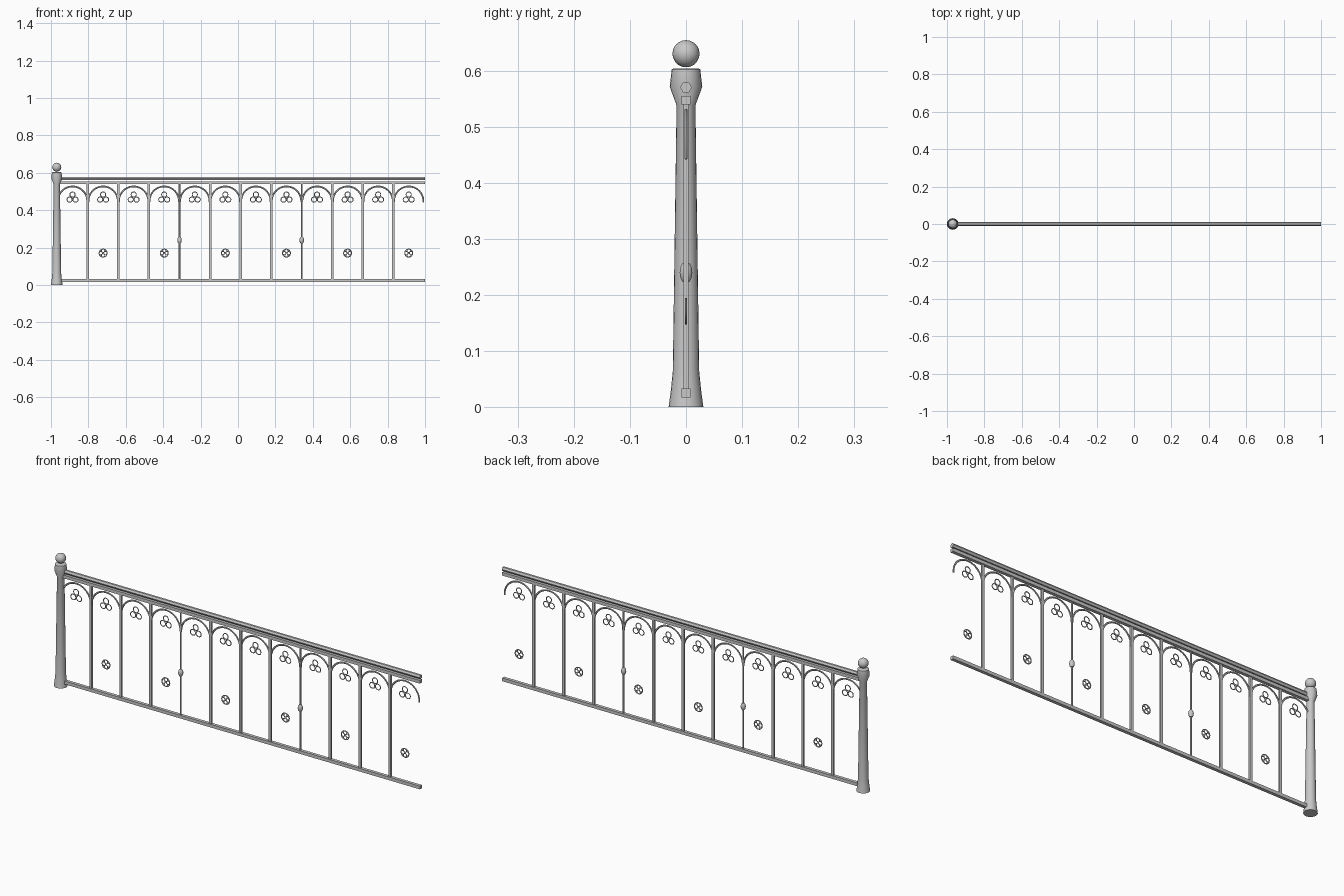
import bpy, bmesh, math
from mathutils import Vector

if "Cube" in bpy.data.objects:
    bpy.data.objects.remove(bpy.data.objects["Cube"])

iron = bpy.data.materials.new("light_grey_iron")
iron.diffuse_color = (0.58, 0.58, 0.58, 1)
iron.use_nodes = True
iron.node_tree.nodes["Principled BSDF"].inputs["Base Color"].default_value = iron.diffuse_color

PITCH = 0.1634          # spacing between balusters
FIRST = -0.803          # x of the first baluster
POST_X = -0.969


def finish(name, bm, smooth=True):
    bmesh.ops.recalc_face_normals(bm, faces=bm.faces)
    me = bpy.data.meshes.new(name)
    bm.to_mesh(me)
    bm.free()
    ob = bpy.data.objects.new(name, me)
    bpy.context.collection.objects.link(ob)
    me.materials.append(iron)
    if smooth:
        bpy.ops.object.select_all(action='DESELECT')
        ob.select_set(True)
        bpy.context.view_layer.objects.active = ob
        bpy.ops.object.shade_smooth_by_angle(angle=math.radians(40))
    return ob


def loft(bm, rings, closed=False):
    """Skin a list of vertex rings, capping the ends when open."""
    n = len(rings[0])
    pairs = list(zip(rings, rings[1:]))
    if closed:
        pairs.append((rings[-1], rings[0]))
    else:
        bm.faces.new(rings[0])
        bm.faces.new(rings[-1])
    for a, b in pairs:
        for i in range(n):
            j = (i + 1) % n
            bm.faces.new((a[i], a[j], b[j], b[i]))


def arc_tube(bm, cx, cz, radius, tube, depth, start, end, steps, sides=6):
    """Oval rod bent along an arc in the xz plane."""
    closed = abs(end - start) > 6.28
    rings = []
    for s in range(steps if closed else steps + 1):
        t = start + (end - start) * s / steps
        ring = []
        for k in range(sides):
            a = math.tau * k / sides
            r = radius + tube * math.cos(a)
            ring.append(bm.verts.new((cx + r * math.cos(t), depth * math.sin(a), cz + r * math.sin(t))))
        rings.append(ring)
    loft(bm, rings, closed)


def rod(bm, p, q, radius, sides=8, turn=0.0):
    """Straight rod between two points."""
    p, q = Vector(p), Vector(q)
    rot = (q - p).to_track_quat('Z', 'Y')
    rings = []
    for c in (p, q):
        rings.append([bm.verts.new(c + rot @ Vector((radius * math.cos(turn + math.tau * k / sides),
                                                     radius * math.sin(turn + math.tau * k / sides), 0)))
                      for k in range(sides)])
    loft(bm, rings)


def flat_bar(bm, x, z0, z1, hx, hy):
    """Upright bar with a rectangular section."""
    loft(bm, [[bm.verts.new((x + sx * hx, sy * hy, z))
               for sx, sy in ((-1, -1), (1, -1), (1, 1), (-1, 1))] for z in (z0, z1)])


def lathe(bm, x, profile, sides):
    """Turned shape around a vertical axis from (radius, z) points."""
    loft(bm, [[bm.verts.new((x + r * math.cos(math.tau * k / sides), r * math.sin(math.tau * k / sides), z))
               for k in range(sides)] for r, z in profile])


# end post with flared foot and cap
bm = bmesh.new()
lathe(bm, POST_X, [(0.031, 0), (0.027, 0.03), (0.0235, 0.065), (0.0168, 0.538),
                   (0.0290, 0.571), (0.0255, 0.602), (0.022, 0.604)], 20)
finish("post", bm)

# ball on the post
bm = bmesh.new()
bmesh.ops.create_uvsphere(bm, u_segments=16, v_segments=10, radius=0.0242)
bmesh.ops.translate(bm, vec=(POST_X, 0, 0.630), verts=bm.verts)
finish("post_ball", bm)

# hand rail
bm = bmesh.new()
rod(bm, (POST_X, 0, 0.570), (1, 0, 0.570), 0.0105, 6)
finish("hand_rail", bm, False)

# square rails
for name, z in (("upper_rail", 0.547), ("lower_rail", 0.025)):
    bm = bmesh.new()
    rod(bm, (POST_X, 0, z), (1, 0, z), 0.0112, 4, math.pi / 4)
    finish(name, bm, False)

# balusters, two of them slimmer with a turned knob
bars, thin_bars, knobs = bmesh.new(), bmesh.new(), bmesh.new()
for i in range(11):
    x = FIRST + PITCH * i
    if i in (3, 7):
        rod(thin_bars, (x, 0, 0.025), (x, 0, 0.548), 0.0042)
        lathe(knobs, x, [(0.006, 0.223), (0.0105, 0.230), (0.0118, 0.240),
                         (0.0105, 0.250), (0.006, 0.257)], 10)
    else:
        flat_bar(bars, x, 0.025, 0.548, 0.0065, 0.0043)
finish("balusters", bars, False)
finish("slim_balusters", thin_bars)
finish("baluster_knobs", knobs)

# arches, trefoil rings and four-lobed rosettes in each bay
arches, trefoils, rosettes = bmesh.new(), bmesh.new(), bmesh.new()
for i in range(12):
    x = FIRST + PITCH * (i - 0.5)
    arc_tube(arches, x, 0.449, 0.0785, 0.0045, 0.0032, -0.08, math.pi + 0.08, 20)
    for k in range(3):
        a = math.pi / 2 + math.tau * k / 3
        arc_tube(trefoils, x + 0.0182 * math.cos(a), 0.466 + 0.0182 * math.sin(a),
                 0.0140, 0.0024, 0.0022, 0, math.tau, 14)
    if i % 2:
        arc_tube(rosettes, x, 0.171, 0.0215, 0.0025, 0.0025, 0, math.tau, 16)
        for k in range(4):
            a = math.pi / 2 * k
            arc_tube(rosettes, x + 0.0122 * math.cos(a), 0.171 + 0.0122 * math.sin(a),
                     0.0088, 0.0020, 0.0020, 0, math.tau, 12)
finish("arches", arches)
finish("trefoils", trefoils)
finish("rosettes", rosettes)
